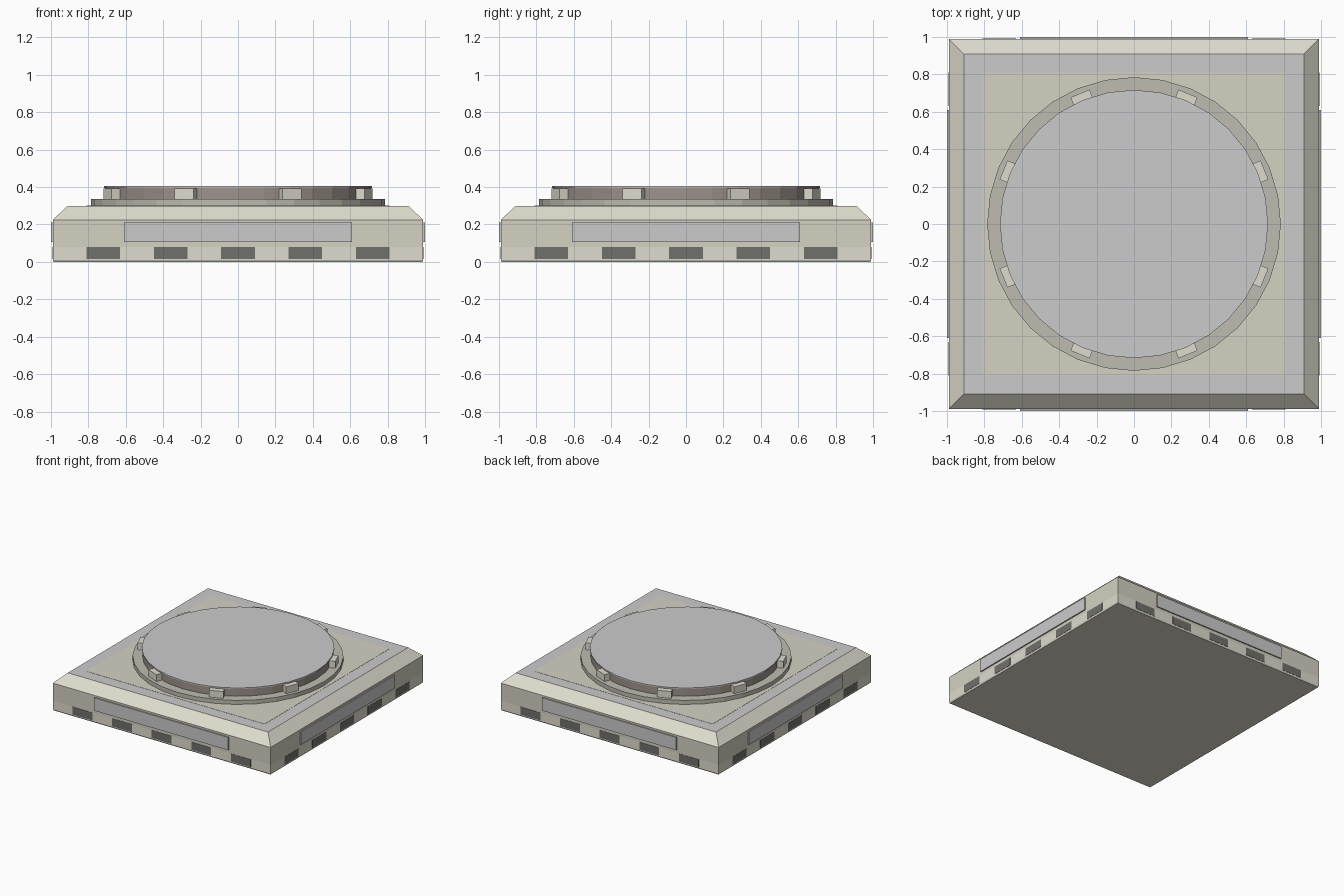
import bpy, bmesh
from math import pi, cos, sin
from mathutils import Matrix

if "Cube" in bpy.data.objects:
    bpy.data.objects.remove(bpy.data.objects["Cube"])


def mat(name, r, g, b):
    m = bpy.data.materials.new(name)
    m.diffuse_color = (r, g, b, 1)
    m.use_nodes = True
    m.node_tree.nodes["Principled BSDF"].inputs["Base Color"].default_value = m.diffuse_color
    return m


LIGHT = mat("light_beige", 0.74, 0.72, 0.62)
BEIGE = mat("beige", 0.66, 0.64, 0.54)
TRIM = mat("ring_beige", 0.52, 0.50, 0.44)
BROWN = mat("brown", 0.34, 0.29, 0.26)
DARK = mat("dark", 0.16, 0.16, 0.15)


def finish(name, bm, material=None):
    me = bpy.data.meshes.new(name)
    bmesh.ops.recalc_face_normals(bm, faces=bm.faces)
    bm.to_mesh(me)
    bm.free()
    ob = bpy.data.objects.new(name, me)
    bpy.context.collection.objects.link(ob)
    if material:
        me.materials.append(material)
    return ob


def box(name, size, loc, material=None, angle=0):
    bm = bmesh.new()
    bmesh.ops.create_cube(bm, size=1, matrix=Matrix.Rotation(angle, 4, 'Z')
                          @ Matrix.Translation(loc) @ Matrix.Diagonal((*size, 1)))
    return finish(name, bm, material)


def disc(name, radius, z0, z1, material=None):
    bm = bmesh.new()
    bmesh.ops.create_cone(bm, cap_ends=True, segments=32, radius1=radius, radius2=radius,
                          depth=z1 - z0, matrix=Matrix.Translation((0, 0, (z0 + z1) / 2)))
    return finish(name, bm, material)


# Square base with chamfered top, lofted from (half width, z) rings
profile = [(0.985, 0), (0.99, 0.01), (0.99, 0.08), (0.99, 0.225), (0.91, 0.30)]
bm = bmesh.new()
rings = [[bm.verts.new((sx * h, sy * h, z)) for sx, sy in ((-1, -1), (1, -1), (1, 1), (-1, 1))]
         for h, z in profile]
bm.faces.new(rings[0])
top = bm.faces.new(rings[-1])
for i, (a, b) in enumerate(zip(rings, rings[1:])):
    for k in range(4):
        n = (k + 1) % 4
        f = bm.faces.new((a[k], a[n], b[n], b[k]))
        f.material_index = 1 if i == 2 else 0
top.material_index = 2
base = finish("base", bm, LIGHT)
base.data.materials.append(BEIGE)
base.data.materials.append(mat("grey", 0.7, 0.7, 0.7))

# Beige deck inside the grey rim
box("deck", (1.62, 1.62, 0.01), (0, 0, 0.2965), BEIGE)

# Side panels and dark vents on all four sides
for side in range(4):
    a = side * pi / 2
    box(f"side_panel_{side}", (1.22, 0.03, 0.105), (0, -0.985, 0.1575), None, a)
    for i in range(-2, 3):
        box(f"vent_{side}_{i + 2}", (0.18, 0.02, 0.064), (i * 0.36, -0.982, 0.047), DARK, a)

# Round platform: flange, brown drum and thin grey cap
disc("flange_ring", 0.785, 0.29, 0.335, TRIM)
disc("drum", 0.712, 0.33, 0.398, BROWN)
disc("cap", 0.717, 0.396, 0.405)

# Eight clips around the drum
for i in range(8):
    box(f"clip_{i}", (0.07, 0.11, 0.057), (0.72, 0, 0.3625), LIGHT, pi / 8 + i * pi / 4)
